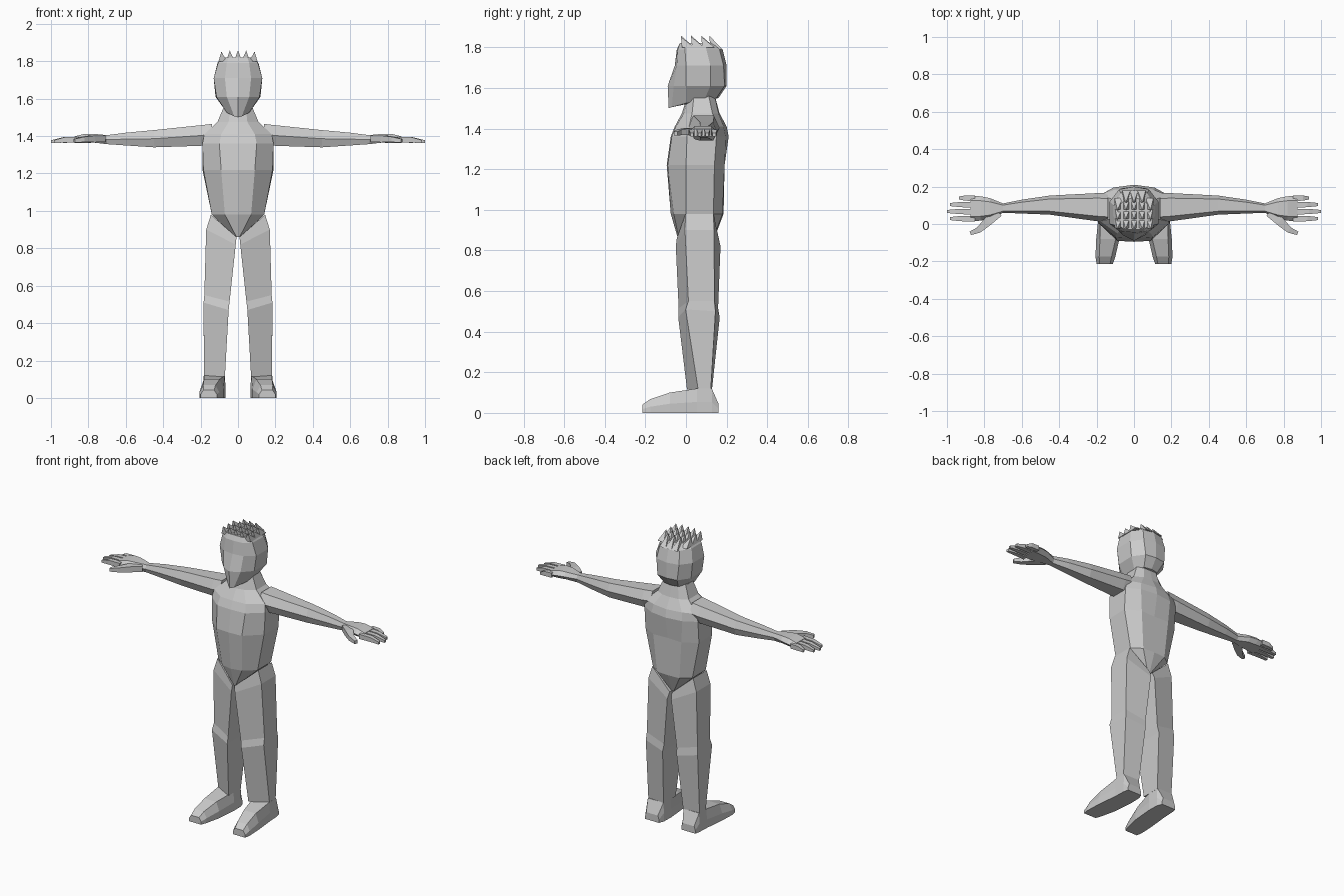
import bpy, bmesh
from mathutils import Vector

grey = bpy.data.materials.new("plain grey")
grey.diffuse_color = (0.6, 0.6, 0.6, 1)


def finish(name, bm, mirror=False):
    bmesh.ops.recalc_face_normals(bm, faces=bm.faces)
    me = bpy.data.meshes.new(name)
    bm.to_mesh(me)
    bm.free()
    me.materials.append(grey)
    ob = bpy.data.objects.new(name, me)
    bpy.context.collection.objects.link(ob)
    if mirror:
        ob.modifiers.new("mirror", 'MIRROR').use_mirror_merge = False
    return ob


def loft(name, rings, mirror=False):
    """Skin a list of closed 3D rings and cap both ends."""
    bm = bmesh.new()
    vs = [[bm.verts.new(p) for p in r] for r in rings]
    n = len(vs[0])
    for a, b in zip(vs, vs[1:]):
        for i in range(n):
            j = (i + 1) % n
            bm.faces.new((a[i], a[j], b[j], b[i]))
    bm.faces.new(vs[0])
    bm.faces.new(vs[-1])
    return finish(name, bm, mirror)


def full(half):
    """Complete a half ring, running front centre to back centre."""
    return half + [(-x, y, z) for x, y, z in half[-2:0:-1]]


def level(z, pts):
    return full([(x, y, z) for x, y in pts])


# torso and neck, from crotch to under the head
loft("torso", [
    level(.86, [(0, -.04), (.008, -.035), (.014, 0), (.014, .11), (.008, .135), (0, .14)]),
    level(.98, [(0, -.075), (.07, -.06), (.14, 0), (.14, .135), (.08, .18), (0, .185)]),
    level(1.22, [(0, -.095), (.09, -.09), (.185, 0), (.19, .14), (.1, .19), (0, .185)]),
    level(1.36, [(0, -.075), (.1, -.07), (.19, .005), (.19, .15), (.11, .195), (0, .21)]),
    level(1.41, [(0, -.055), (.09, -.05), (.18, .015), (.18, .155), (.1, .185), (0, .2)]),
    level(1.475, [(0, -.02), (.05, -.01), (.11, .03), (.11, .13), (.06, .16), (0, .165)]),
    level(1.57, [(0, .01), (.04, .015), (.07, .04), (.07, .11), (.04, .14), (0, .14)]),
])

# head with a pointed chin and tilted jaw line
loft("head", [
    full([(0, -.085, 1.5), (.02, -.07, 1.505), (.06, 0, 1.525),
          (.07, .09, 1.54), (.05, .15, 1.55), (0, .16, 1.55)]),
    level(1.61, [(0, -.09), (.06, -.06), (.115, 0), (.12, .12), (.07, .19), (0, .2)]),
    level(1.71, [(0, -.055), (.07, -.045), (.13, 0), (.13, .12), (.08, .185), (0, .2)]),
    level(1.79, [(0, -.045), (.06, -.04), (.107, -.005), (.11, .1), (.07, .165), (0, .18)]),
    level(1.82, [(0, -.03), (.05, -.03), (.09, 0), (.085, .09), (.05, .13), (0, .14)]),
])

# rows of forward-leaning hair spikes
bm = bmesh.new()
for row, y in enumerate((.01, .06, .11, .15)):
    for col in range(-2, 3):
        if row == 3 and abs(col) == 2:
            continue
        x, w, z = col * .041, .022, 1.80 - .012 * (row == 3)
        base = [bm.verts.new(p) for p in ((x - w, y - .03, z), (x + w, y - .03, z),
                                          (x + w, y + .03, z), (x - w, y + .03, z))]
        tip = bm.verts.new((x * 1.08, y - .035, 1.858 - .006 * (abs(col) == 2)))
        bm.faces.new(base)
        for i in range(4):
            bm.faces.new((base[i], base[(i + 1) % 4], tip))
finish("hair_spikes", bm)

# legs: corners run front inner, front outer, back outer, back inner
loft("leg", [
    [(.008, -.045, .86), (.145, -.002, .98), (.145, .135, .98), (.008, .155, .86)],
    [(.012, -.05, .82), (.17, -.005, .9), (.17, .138, .9), (.014, .17, .82)],
    [(.045, -.036, .515), (.18, .012, .55), (.18, .14, .55), (.045, .158, .515)],
    [(.05, -.038, .47), (.184, -.002, .51), (.184, .145, .5), (.05, .166, .47)],
    [(.07, .005, .115), (.182, .06, .115), (.182, .122, .115), (.07, .128, .115)],
], True)


# feet, from heel to toe
def foot_ring(y, x0, x1, h, inset):
    return [(x0, y, 0), (x1, y, 0), (x1, y, h * .45),
            (x1 - inset, y, h), (x0 + inset, y, h), (x0, y, h * .45)]


loft("foot", [foot_ring(*r) for r in (
    (.16, .08, .178, .045, .008), (.127, .068, .185, .12, .003), (.055, .066, .188, .12, .005),
    (-.08, .078, .202, .1, .02), (-.175, .1, .206, .068, .02), (-.213, .113, .2, .042, .015))], True)


# arms and palms: six-sided sections along x
def arm_ring(x, y0, y1, z0, z1):
    i, m = (y1 - y0) * .18, z0 + (z1 - z0) * .5
    return [(x, y0, m), (x, y0 + i, z1), (x, y1 - i, z1),
            (x, y1, m), (x, y1 - i, z0), (x, y0 + i, z0)]


loft("arm", [arm_ring(*r) for r in (
    (.14, .01, .165, 1.355, 1.465), (.2, .015, .165, 1.348, 1.458), (.45, .05, .152, 1.34, 1.432),
    (.6, .056, .13, 1.35, 1.418), (.7, .06, .11, 1.357, 1.405), (.77, .028, .138, 1.365, 1.412),
    (.82, .018, .148, 1.363, 1.412), (.875, .014, .152, 1.362, 1.398))], True)


# fingers and thumb: tapered square sections along a path
def digit(name, path):
    rings = []
    for k, (x, y, z, w, h) in enumerate(path):
        a, b = path[max(k - 1, 0)], path[min(k + 1, len(path) - 1)]
        d = Vector((a[1] - b[1], b[0] - a[0], 0)).normalized() * w
        rings.append([(x + s * d.x, y + s * d.y, z + t * h)
                      for s, t in ((-1, -1), (1, -1), (1, 1), (-1, 1))])
    loft(name, rings, True)


for i, (y, tip) in enumerate(((.027, .985), (.065, 1.0), (.102, .985), (.137, .935))):
    digit("finger_%d" % (i + 1), [(.85, y, 1.381, .015, .015),
                                  ((.87 + tip) / 2, y + .002, 1.38, .014, .014),
                                  (tip, y + .002, 1.37, .008, .008)])
digit("thumb", [(.72, .06, 1.385, .02, .017), (.78, .015, 1.385, .024, .018),
                (.83, -.032, 1.382, .016, .014), (.875, -.05, 1.375, .01, .01)])
